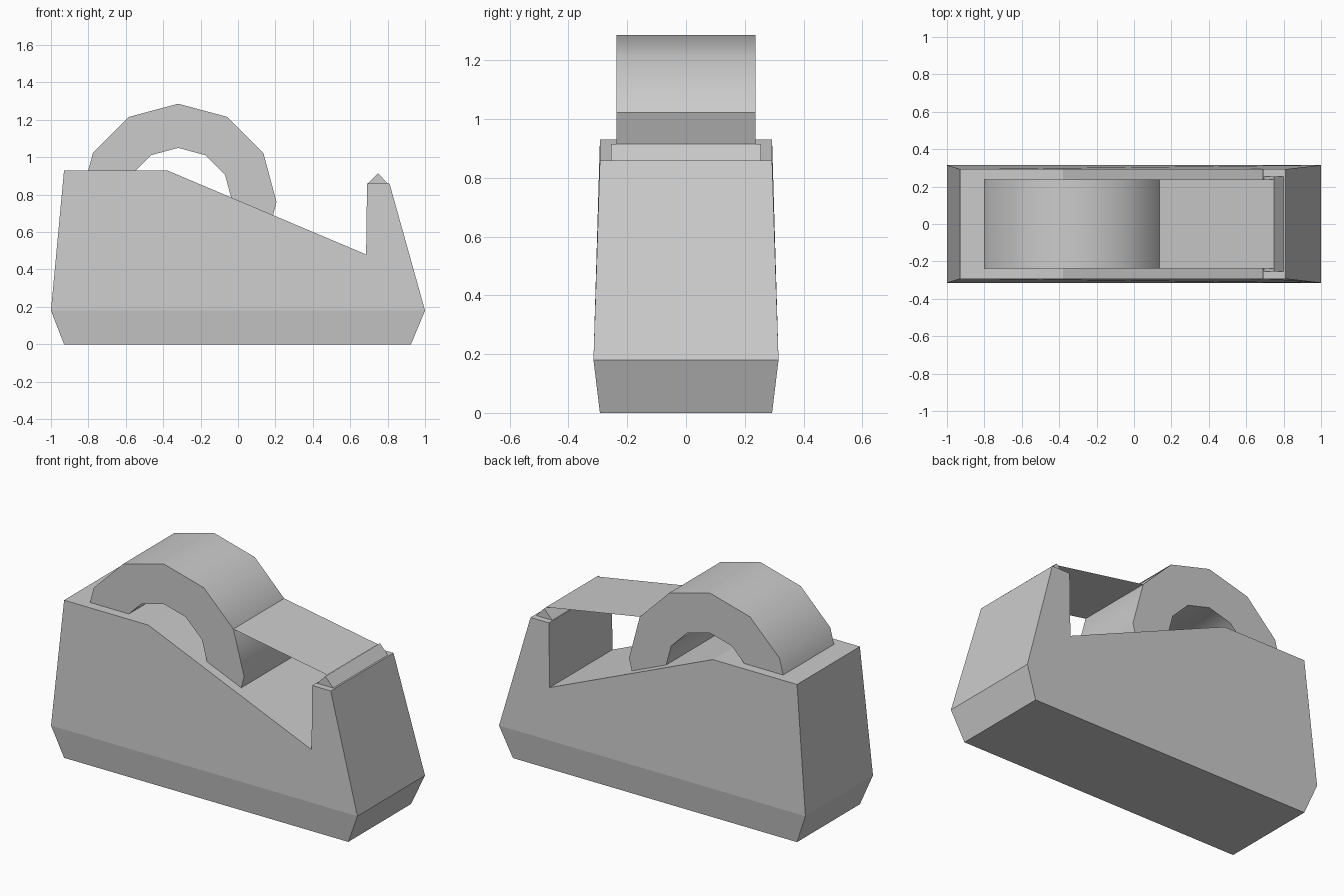
import bpy, bmesh, math

cube = bpy.data.objects.get("Cube")
if cube:
    bpy.data.objects.remove(cube, do_unlink=True)

grey = bpy.data.materials.new("plain grey")
grey.use_nodes = True
colour = (0.6, 0.6, 0.6, 1)
grey.diffuse_color = colour
grey.node_tree.nodes["Principled BSDF"].inputs["Base Color"].default_value = colour


def finish(name, bm, smooth=False):
    """Turn a bmesh into a named grey object."""
    bmesh.ops.recalc_face_normals(bm, faces=bm.faces)
    mesh = bpy.data.meshes.new(name)
    bm.to_mesh(mesh)
    bm.free()
    mesh.materials.append(grey)
    obj = bpy.data.objects.new(name, mesh)
    bpy.context.collection.objects.link(obj)
    if smooth:
        bpy.ops.object.select_all(action="DESELECT")
        obj.select_set(True)
        bpy.context.view_layer.objects.active = obj
        bpy.ops.object.shade_smooth_by_angle(angle=math.radians(35))
    return obj


def ring(bm, points, half_width):
    """Place an x-z profile at both sides; return the two vertex lists."""
    return [[bm.verts.new((x, side * half_width, z)) for x, z in points]
            for side in (-1, 1)]


def bridge(bm, a, b, closed=True):
    """Join two matching vertex lists with quads."""
    n = len(a)
    for i in range(n if closed else n - 1):
        j = (i + 1) % n
        bm.faces.new((a[i], a[j], b[j], b[i]))


# Body: narrow foot, wide waist, and a sloped top with a post at one end
bm = bmesh.new()
foot = ring(bm, [(-0.93, 0), (0.925, 0)], 0.293)
waist = ring(bm, [(-1, 0.18), (1, 0.18)], 0.315)
top = ring(bm, [(0.81, 0.86), (0.69, 0.86), (0.685, 0.48),
                (-0.38, 0.93), (-0.93, 0.93)], 0.293)
for f, w, t in zip(foot, waist, top):
    bm.faces.new((f[0], f[1], w[1], w[0]))
    bm.faces.new(w + t)
outline = [[f[0], f[1], w[1]] + t + [w[0]] for f, w, t in zip(foot, waist, top)]
bridge(bm, *outline)
finish("dispenser_body", bm)

# Tape roll: twelve-sided ring sunk into the body
SIDES, CX, CZ, HALF = 12, -0.32, 0.76, 0.237


def circle(radius):
    return [(CX + radius * math.cos(math.tau * i / SIDES),
             CZ + radius * math.sin(math.tau * i / SIDES)) for i in range(SIDES)]


bm = bmesh.new()
outer = ring(bm, circle(0.526), HALF)
inner = ring(bm, circle(0.29), HALF)
bridge(bm, *outer)
bridge(bm, *inner)
for o, i in zip(outer, inner):
    bridge(bm, o, i)
finish("tape_roll", bm, smooth=True)

# Cutter: triangular ridge on top of the post
bm = bmesh.new()
ends = ring(bm, [(0.695, 0.86), (0.80, 0.86), (0.748, 0.915)], 0.255)
bridge(bm, *ends)
for end in ends:
    bm.faces.new(end)
finish("cutter_ridge", bm)

# Loose tape: thin sheet from the roll to the ridge
bm = bmesh.new()
sheet = ring(bm, [(0.748, 0.916), circle(0.526)[1]], HALF)
bridge(bm, *sheet, closed=False)
tape = finish("loose_tape", bm)
if tape.data.polygons[0].normal.z < 0:
    tape.data.flip_normals()
